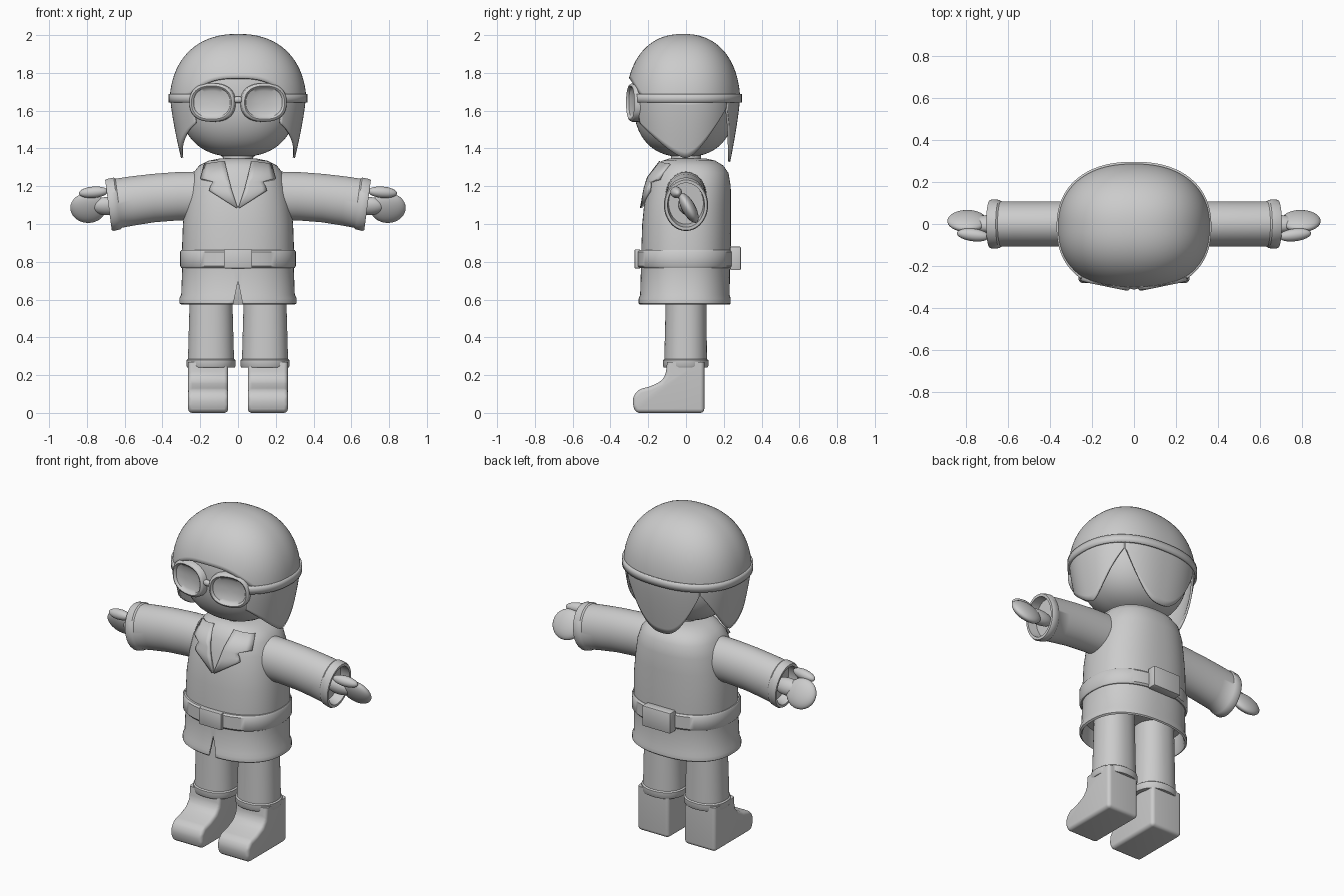
import bpy, bmesh, math
from mathutils import Vector, Matrix, Euler

if "Cube" in bpy.data.objects:
    bpy.data.objects.remove(bpy.data.objects["Cube"])

X, Y, Z = Vector((1, 0, 0)), Vector((0, 1, 0)), Vector((0, 0, 1))


def se(t, a, b, e=2.0):
    """Point on a superellipse."""
    c, s = math.cos(t), math.sin(t)
    return (a * math.copysign(abs(c) ** (2 / e), c), b * math.copysign(abs(s) ** (2 / e), s))


def finish(name, bm, mirror=False, thick=0, angle=40):
    bmesh.ops.recalc_face_normals(bm, faces=bm.faces)
    me = bpy.data.meshes.new(name)
    bm.to_mesh(me)
    bm.free()
    ob = bpy.data.objects.new(name, me)
    bpy.context.collection.objects.link(ob)
    bpy.ops.object.select_all(action='DESELECT')
    ob.select_set(True)
    bpy.context.view_layer.objects.active = ob
    bpy.ops.object.shade_smooth_by_angle(angle=math.radians(angle))
    if thick:
        m = ob.modifiers.new("thickness", 'SOLIDIFY')
        m.thickness, m.offset = thick, 0
    if mirror:
        ob.modifiers.new("mirror", 'MIRROR').use_clip = False
    return ob


def grid(name, rows, closed=False, caps=False, **kw):
    """Skin a list of point rows; optionally closed around and capped at both ends."""
    bm = bmesh.new()
    vs = [[bm.verts.new(p) for p in r] for r in rows]
    n = len(rows[0])
    for r0, r1 in zip(vs, vs[1:]):
        for i in range(n if closed else n - 1):
            j = (i + 1) % n
            bm.faces.new((r0[i], r0[j], r1[j], r1[i]))
    if caps:
        bm.faces.new(vs[0])
        bm.faces.new(vs[-1])
    return finish(name, bm, **kw)


def ring(c, a, b, e=2.0, u=X, v=Y, n=64):
    c = Vector(c)
    pts = [se(2 * math.pi * (i + .5) / n, a, b, e) for i in range(n)]
    return [c + u * p + v * q for p, q in pts]


def tower(name, rows, cx=0, e=2.0, **kw):
    """Stack of horizontal rings, rows of (z, y centre, x radius, y radius)."""
    return grid(name, [ring((cx, cy, z), a, b, e) for z, cy, a, b in rows], closed=True, caps=True, **kw)


def patch(name, t0, t1, f, nu=40, nv=10, **kw):
    return grid(name, [[f(t0 + (t1 - t0) * i / nu, j / nv) for i in range(nu + 1)] for j in range(nv + 1)], **kw)


def ball(name, loc, scale, rot=(0, 0, 0), **kw):
    bm = bmesh.new()
    bmesh.ops.create_uvsphere(bm, u_segments=32, v_segments=16, radius=1,
                              matrix=Matrix.LocRotScale(Vector(loc), Euler(rot), Vector(scale)))
    return finish(name, bm, **kw)


def box(name, loc, size, bevel=0.006):
    bm = bmesh.new()
    bmesh.ops.create_cube(bm, size=1, matrix=Matrix.LocRotScale(Vector(loc), None, Vector(size)))
    bmesh.ops.bevel(bm, geom=bm.edges[:], offset=bevel, segments=2, affect='EDGES', profile=.5)
    return finish(name, bm)


# Coat body, hollow under the hem
coat_rows = [(.68, -.006, .283, .224), (.585, -.006, .292, .23), (.573, -.007, .300, .237),
             (.58, -.007, .311, .244), (.605, -.007, .311, .244), (.625, -.006, .301, .237),
             (.76, -.003, .296, .236), (.86, .0, .297, .237), (1.0, .003, .292, .235),
             (1.1, .008, .28, .23), (1.2, .017, .262, .22), (1.27, .022, .238, .203),
             (1.31, .02, .205, .177), (1.335, .015, .155, .14), (1.346, .01, .1, .1)]
coat = tower("coat", coat_rows, e=2.35)

# Front slit cut in the hem
bm = bmesh.new()
front = [bm.verts.new((x, -.4, z)) for x, z in ((-.03, .55), (.03, .55), (0, .70))]
f = bm.faces.new(front)
ext = bmesh.ops.extrude_face_region(bm, geom=[f])["geom"]
bmesh.ops.translate(bm, vec=(0, .3, 0), verts=[v for v in ext if isinstance(v, bmesh.types.BMVert)])
cutter = finish("slit_cutter", bm)
cutter.hide_render = True
cutter.display_type = 'WIRE'
cut = coat.modifiers.new("slit", 'BOOLEAN')
cut.object, cut.operation, cut.solver = cutter, 'DIFFERENCE', 'EXACT'

# Belt, buckle, back pouch
tower("belt", [(.768, -.005, .29, .23), (.768, -.005, .301, .245), (.778, -.005, .307, .254),
               (.852, -.005, .307, .254), (.862, -.005, .301, .245), (.862, -.005, .29, .23)], e=2.35)
box("buckle", (0, -.257, .815), (.15, .03, .10), .004)
box("back_pouch", (0, .262, .818), (.19, .056, .125))


def coat_front(x, z):
    """y of the coat's front surface."""
    rows = coat_rows[5:]
    for r0, r1 in zip(rows, rows[1:]):
        if r0[0] <= z <= r1[0]:
            k = (z - r0[0]) / (r1[0] - r0[0])
            cy, a, b = (r0[i] + (r1[i] - r0[i]) * k for i in (1, 2, 3))
            return cy - b * max(0, 1 - min(1, abs(x) / a) ** 2.35) ** (1 / 2.35)
    return -.1


# Notched lapels lying on the coat front
inner = [(.002, 1.088), (.03, 1.17), (.036, 1.19), (.043, 1.22), (.05, 1.245), (.07, 1.33)]
outer = [(.006, 1.086), (.15, 1.175), (.145, 1.195), (.13, 1.222), (.195, 1.237), (.175, 1.315)]
rows = []
for (x0, z0), (x1, z1) in zip(inner, outer):
    pts = [(x0 + (x1 - x0) * k / 5, z0 + (z1 - z0) * k / 5) for k in range(6)]
    rows.append([(x, coat_front(x, z) - .012, z) for x, z in pts])
grid("lapel", rows, thick=.016, mirror=True, angle=30)

# Neck and head
tower("neck", [(1.3, 0, .085, .085), (1.345, 0, .08, .08), (1.42, 0, .078, .078)])
head = []
for i in range(1, 32):
    h = -math.cos(math.pi * i / 32)
    r = (1 - abs(h) ** 2.4) ** (1 / 2.4)
    head.append((1.665 + .31 * h, -.008, .31 * r, .272 * r))
tower("head", head, e=2.2)

# Helmet dome, with the edge raised over the face
HY, HE = -.015, 2.3


def dome(t, k):
    x, y = se(t, 1, 1, HE)
    zb = 1.65 + (.12 * max(0, 1 - (abs(x) / .8) ** 3) if y < 0 else 0)
    p0 = math.asin((zb - 1.62) / .38)
    h = math.sin(p0 + (math.pi / 2 - p0) * min(k, .995))
    r = (1 - h ** 2.3) ** (1 / 2.3)
    return (.357 * r * x, HY + .297 * r * y, 1.62 + .38 * h)


helmet = patch("helmet", 0, 2 * math.pi, dome, nu=96, nv=20, thick=.012)
bm = bmesh.new()
bm.from_mesh(helmet.data)
bmesh.ops.remove_doubles(bm, verts=bm.verts, dist=.0005)
bmesh.ops.holes_fill(bm, edges=[e for e in bm.edges if e.is_boundary and e.verts[0].co.z > 1.95], sides=0)
bmesh.ops.recalc_face_normals(bm, faces=bm.faces)
bm.to_mesh(helmet.data)
bm.free()


# Goggle strap around the helmet
def strap(t, k):
    x, y = se(t, .361, .304, HE)
    return (x, HY + y, 1.642 + .046 * k)


patch("goggle_strap", -.9, math.pi + .9, strap, nu=72, nv=2, thick=.014)


# Hanging flaps: sides and back
def flap(t, k, low):
    x, y = se(t, .352, .294, HE)
    z = 1.66 + (min(1.65, low(x, y + HY)) - 1.66) * k
    s = 1 - .16 * ((1.66 - z) / .31) ** 1.3
    return (x * s, HY + y * s, z)


patch("side_flap", -.9, .84,
      lambda t, k: flap(t, k, lambda x, y: 1.35 + (.18 * (-y / .25) ** 1.5 if y < 0 else .27 * (y / .215) ** 1.7)),
      mirror=True, thick=.012)
patch("back_flap", .86, math.pi - .86,
      lambda t, k: flap(t, k, lambda x, y: 1.33 + .30 * (abs(x) / .25) ** 2.6), thick=.012)

# Goggles: rim and concave lens turned to follow the face
rot = Matrix.Rotation(.2, 3, 'Z')
rim = [(1, 0, .045), (1, 0, .0), (1, -.006, -.01), (1, -.014, -.013), (1, -.021, -.008), (1, -.024, .0),
       (.8, -.02, .006), (.55, -.014, .011), (.3, -.007, .013), (.08, 0, .014)]
rows = []
for s, off, d in rim:
    pts = ring((0, d, 0), .122 * s + off, .102 * s + off, 2.4, X, Z, 48)
    rows.append([rot @ p + Vector((.138, -.283, 1.643)) for p in pts])
grid("goggle", rows, closed=True, caps=True, mirror=True, angle=50)
ball("goggle_bridge", (0, -.295, 1.658), (.03, .016, .018))

# Sleeves with hollow cuffs
arm = [(.18, 1.15, .11, .128, 0), (.32, 1.147, .108, .128, .03), (.45, 1.137, .107, .128, .06),
       (.56, 1.122, .107, .130, .1), (.632, 1.11, .108, .131, .13), (.64, 1.109, .115, .138, .13),
       (.675, 1.101, .117, .139, .13), (.686, 1.10, .112, .134, .13), (.686, 1.10, .098, .118, .13),
       (.63, 1.11, .092, .112, .13)]
grid("sleeve", [ring((x, 0, z), a, b, 2, Y, Vector((math.sin(t), 0, math.cos(t)))) for x, z, a, b, t in arm],
     closed=True, caps=True, mirror=True)

# Mitten hands
ball("wrist", (.69, .0, 1.095), (.09, .04, .05), (.5, 0, 0), mirror=True)
ball("mitten", (.793, .014, 1.085), (.095, .036, .088), (.5, 0, 0), mirror=True)
ball("thumb", (.765, -.052, 1.168), (.078, .03, .03), (0, .08, .12), mirror=True)

# Trouser legs with turned-up cuffs
tower("trouser_leg", [(.72, 0, .112, .105), (.57, 0, .114, .108), (.285, -.002, .122, .113), (.279, -.002, .13, .12),
                      (.248, -.002, .13, .12), (.24, -.002, .125, .115), (.24, -.002, .10, .095),
                      (.27, -.002, .10, .095)], cx=.143, e=2.2, mirror=True)

# Boots: side profile extruded across and rounded
bm = bmesh.new()
prof = [(.097, .006), (-.265, .006), (-.282, .04), (-.28, .09), (-.25, .125), (-.19, .14), (-.135, .165),
        (-.108, .2), (-.1, .27), (.097, .27)]
f = bm.faces.new([bm.verts.new((.052, y, z)) for y, z in prof])
ext = bmesh.ops.extrude_face_region(bm, geom=[f])["geom"]
bmesh.ops.translate(bm, vec=(.212, 0, 0), verts=[v for v in ext if isinstance(v, bmesh.types.BMVert)])
bmesh.ops.translate(bm, vec=(0, 0, -.006), verts=[v for v in bm.verts if v.co.z < .01])
bmesh.ops.recalc_face_normals(bm, faces=bm.faces)
sharp = [e for e in bm.edges if e.calc_face_angle(0) > .35 and min(v.co.z for v in e.verts) < .26]
bmesh.ops.bevel(bm, geom=sharp, offset=.032, segments=5, affect='EDGES', profile=.5, clamp_overlap=True)
finish("boot", bm, mirror=True, angle=60)
